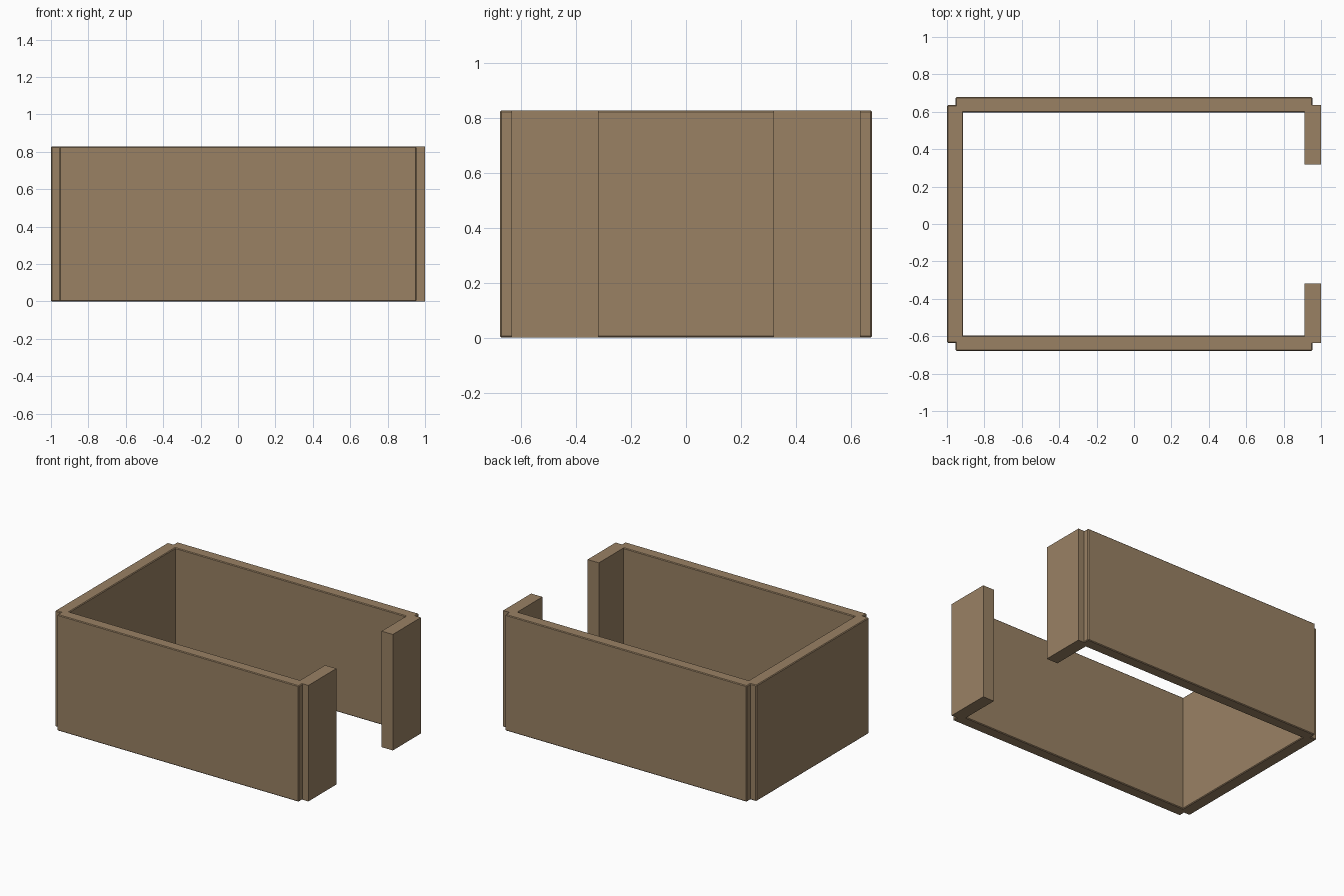
import bpy, bmesh

if "Cube" in bpy.data.objects:
    bpy.data.objects.remove(bpy.data.objects["Cube"])

HEIGHT = 0.828

wood = bpy.data.materials.new("warm_brown")
wood.diffuse_color = (0.32, 0.22, 0.127, 1)
wood.use_nodes = True
wood.node_tree.nodes["Principled BSDF"].inputs["Base Color"].default_value = wood.diffuse_color


def block(name, x0, x1, y0, y1, bevel=0.0):
    """Full-height box between the given bounds, with optional chamfered edges."""
    bm = bmesh.new()
    bmesh.ops.create_cube(bm, size=1)
    for v in bm.verts:
        v.co.x = x1 if v.co.x > 0 else x0
        v.co.y = y1 if v.co.y > 0 else y0
        v.co.z = HEIGHT if v.co.z > 0 else 0
    mesh = bpy.data.meshes.new(name)
    bm.to_mesh(mesh)
    bm.free()
    mesh.materials.append(wood)
    obj = bpy.data.objects.new(name, mesh)
    bpy.context.collection.objects.link(obj)
    if bevel:
        mod = obj.modifiers.new("edge_chamfer", "BEVEL")
        mod.width = bevel
        mod.segments = 1
    return obj


# Closed end wall
block("end_wall", -1.0, -0.913, -0.635, 0.635, 0.005)

# Long side walls and the short returns flanking the opening
for side, s in (("front", -1), ("back", 1)):
    block(side + "_wall", -0.954, 0.954, *sorted((s * 0.597, s * 0.678)), 0.005)
    block(side + "_opening_return", 0.911, 1.0, *sorted((s * 0.318, s * 0.635)))
